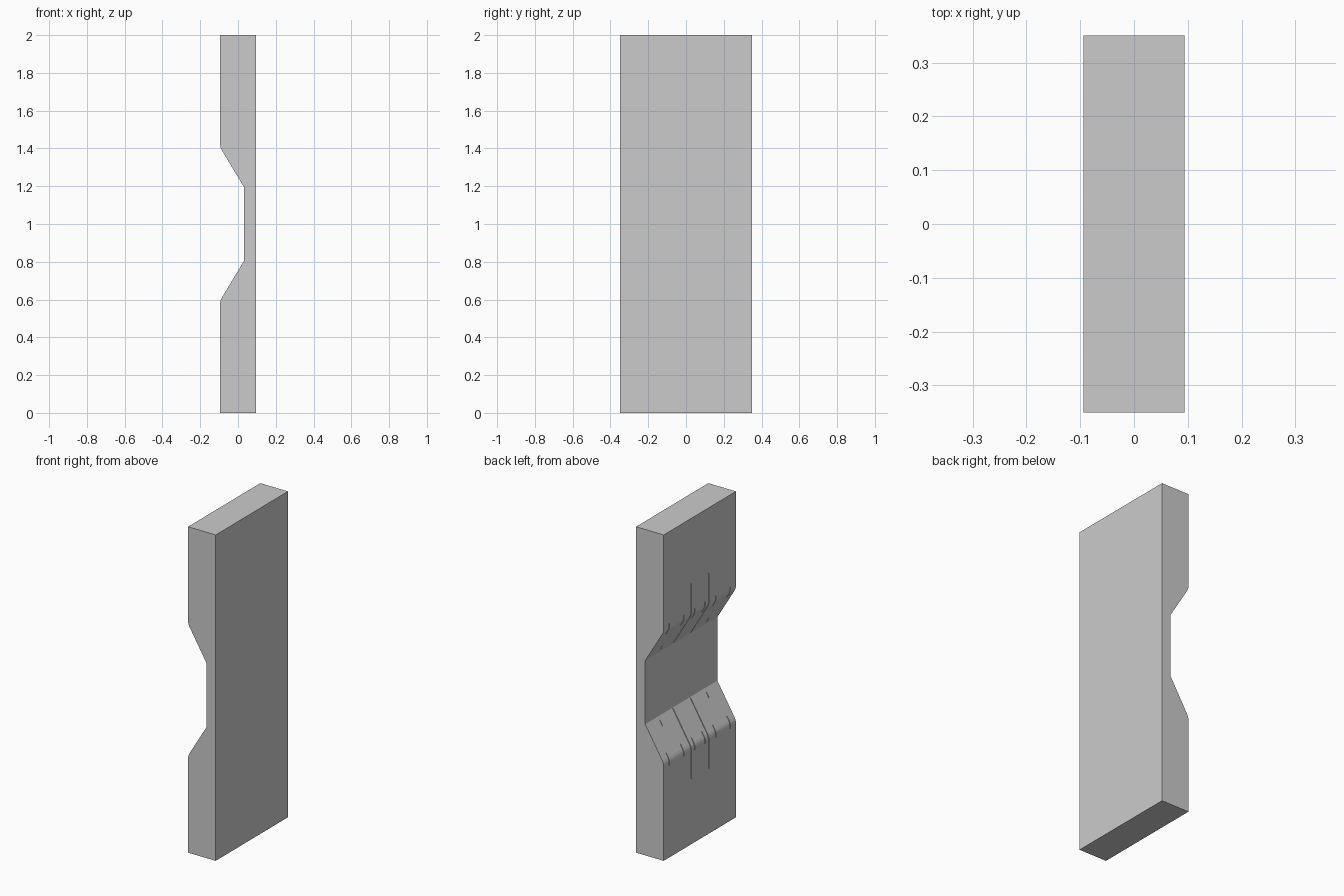
import bpy, bmesh

if "Cube" in bpy.data.objects:
    bpy.data.objects.remove(bpy.data.objects["Cube"])

HALF_X, HALF_Y = 0.094, 0.35
RECESS_X = 0.032

# lower half of the recessed side: plain face, softened bend, slope
FACE = [(-HALF_X, 0.0), (-HALF_X, 0.585), (-0.091, 0.598),
        (-0.085, 0.611), (RECESS_X, 0.805)]


def add_prism(bm, profile, y0, y1):
    """Extrude a closed XZ outline from y0 to y1."""
    f = bm.faces.new([bm.verts.new((x, y0, z)) for x, z in profile])
    ext = bmesh.ops.extrude_face_region(bm, geom=[f])
    verts = [v for v in ext["geom"] if isinstance(v, bmesh.types.BMVert)]
    bmesh.ops.translate(bm, verts=verts, vec=(0, y1 - y0, 0))


def make_object(name, bm):
    bmesh.ops.recalc_face_normals(bm, faces=bm.faces)
    mesh = bpy.data.meshes.new(name)
    bm.to_mesh(mesh)
    bm.free()
    obj = bpy.data.objects.new(name, mesh)
    bpy.context.collection.objects.link(obj)
    return obj


def surface_x(z):
    """X of the recessed side at height z (lower half)."""
    for (xa, za), (xb, zb) in zip(FACE, FACE[1:]):
        if z <= zb:
            return xa + (xb - xa) * (z - za) / (zb - za)
    return RECESS_X


def add_groove(bm, y, z0, z1, width, depth):
    """Thin slot following the surface, repeated in the upper half."""
    zs = [z0] + [z for _, z in FACE if z0 < z < z1] + [z1]
    floor = [(surface_x(z) + depth, z) for z in zs]
    outer = [(surface_x(z) - 0.02, z) for z in reversed(zs)]
    shape = floor + outer
    add_prism(bm, shape, y - width / 2, y + width / 2)
    add_prism(bm, [(x, 2 - z) for x, z in shape], y - width / 2, y + width / 2)


# slab with the tapered recess
bm = bmesh.new()
left = FACE + [(x, 2 - z) for x, z in reversed(FACE)]
add_prism(bm, left + [(HALF_X, 2), (HALF_X, 0)], -HALF_Y, HALF_Y)
slab = make_object("recessed_slab", bm)

# long grooves, short nicks over the bends, small nicks on the slopes
bm = bmesh.new()
for s in (-1, 1):
    add_groove(bm, s * 0.085, 0.40, 0.800, 0.005, 0.005)
    for y in (0.05, 0.155, 0.295):
        add_groove(bm, s * y, 0.565, 0.635, 0.005, 0.004)
    add_groove(bm, s * 0.225, 0.755, 0.785, 0.005, 0.004)
cutter = make_object("groove_cutter", bm)
cutter.hide_render = True

# cut the grooves and drop the helper
mod = slab.modifiers.new("grooves", 'BOOLEAN')
mod.operation = 'DIFFERENCE'
mod.solver = 'EXACT'
mod.object = cutter
bpy.context.view_layer.objects.active = slab
slab.select_set(True)
bpy.ops.object.modifier_apply(modifier=mod.name)
bpy.data.objects.remove(cutter)
